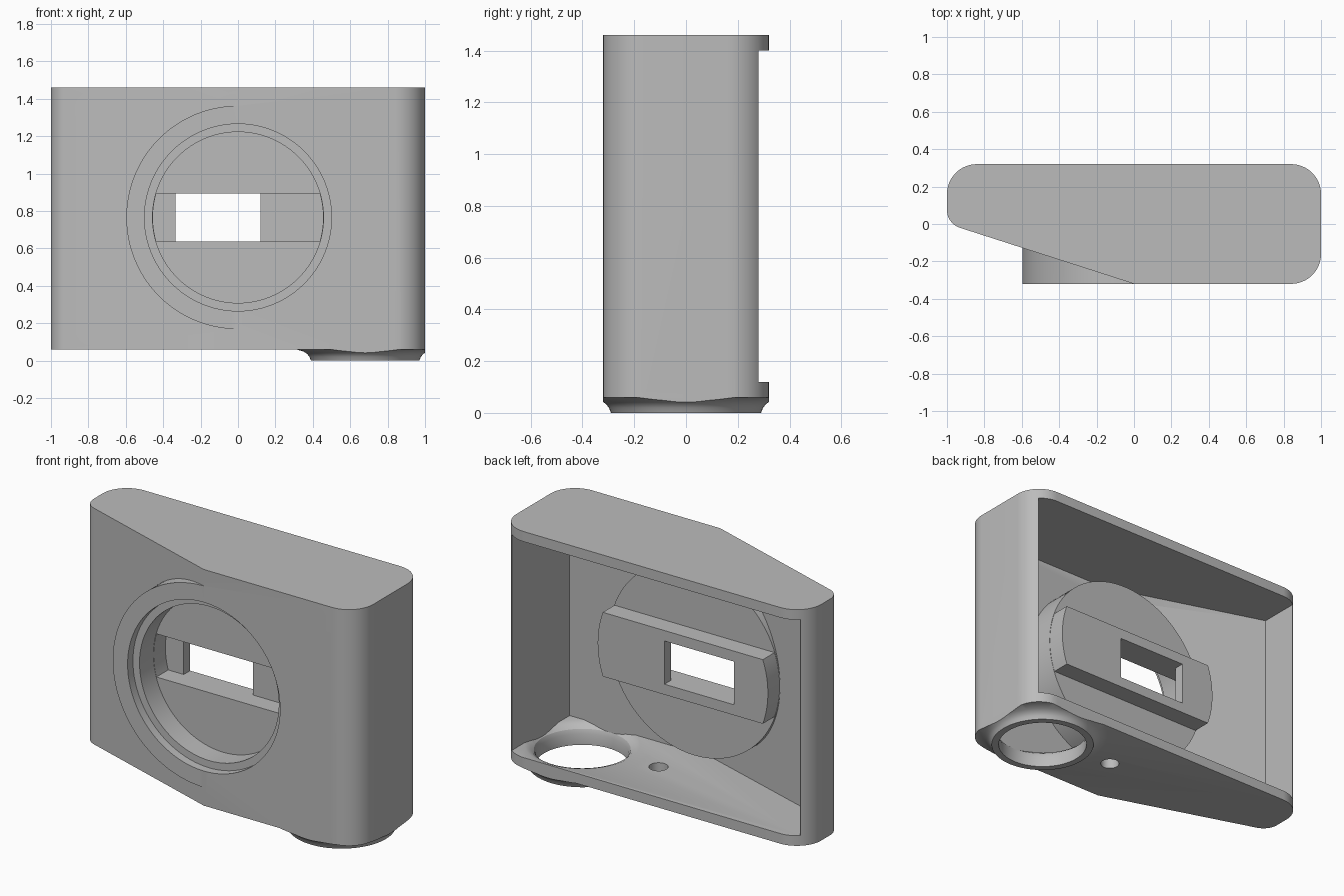
import bpy, bmesh, math

if "Cube" in bpy.data.objects:
    bpy.data.objects.remove(bpy.data.objects["Cube"], do_unlink=True)

grey = bpy.data.materials.new("plain grey")
grey.use_nodes = True
grey.diffuse_color = (0.5, 0.5, 0.5, 1)
grey.node_tree.nodes["Principled BSDF"].inputs["Base Color"].default_value = (0.5, 0.5, 0.5, 1)

LENS_Z = 0.765
WHEEL_X = 0.68


def arc(cx, cy, r, start, end, steps=16):
    angles = [math.radians(start + (end - start) * i / steps) for i in range(steps + 1)]
    return [(cx + r * math.cos(a), cy + r * math.sin(a)) for a in angles]


def circle(cx, cy, r, steps=96):
    return arc(cx, cy, r, 0, 360, steps)[:-1]


def loft(name, loops):
    """Join loops of equal length into a capped solid."""
    bm = bmesh.new()
    rings = [[bm.verts.new(p) for p in loop] for loop in loops]
    n = len(rings[0])
    for a, b in zip(rings, rings[1:]):
        for i in range(n):
            j = (i + 1) % n
            bm.faces.new((a[i], a[j], b[j], b[i]))
    bm.faces.new(rings[0])
    bm.faces.new(rings[-1])
    bmesh.ops.recalc_face_normals(bm, faces=bm.faces)
    mesh = bpy.data.meshes.new(name)
    bm.to_mesh(mesh)
    bm.free()
    mesh.materials.append(grey)
    obj = bpy.data.objects.new(name, mesh)
    bpy.context.collection.objects.link(obj)
    return obj


def upright(name, outline, z0, z1):
    return loft(name, [[(x, y, z) for x, y in outline] for z in (z0, z1)])


def forward(name, outline, y0, y1):
    return loft(name, [[(x, y, z) for x, z in outline] for y in (y0, y1)])


def lathe(name, profile):
    return loft(name, [[(x, y, z) for x, y in circle(WHEEL_X, 0, r)] for r, z in profile])


def combine(target, tool, operation):
    """Apply one boolean and throw the tool away."""
    mod = target.modifiers.new("cut", "BOOLEAN")
    mod.operation, mod.solver, mod.object = operation, "EXACT", tool
    bpy.context.view_layer.update()
    result = bpy.data.meshes.new_from_object(
        target.evaluated_get(bpy.context.evaluated_depsgraph_get()))
    target.modifiers.clear()
    target.data = result
    bpy.data.objects.remove(tool, do_unlink=True)


def band(r, half):
    """Circle round the lens axis trimmed to a horizontal band."""
    a = math.degrees(math.asin(half / r))
    return arc(0, LENS_Z, r, -a, a) + arc(0, LENS_Z, r, 180 - a, 180 + a)


# Outer shell with a slanted front half
outline = (arc(0.84, 0.16, 0.16, 0, 90) + arc(-0.84, 0.16, 0.16, 90, 180)
           + arc(-0.9, 0.075, 0.1, 180, 252) + [(0, -0.32)]
           + arc(0.84, -0.16, 0.16, 270, 360))
case = upright("case", outline, 0.06, 1.46)

# Half-round boss standing out from the slanted front
combine(case, forward("boss", arc(0, LENS_Z, 0.597, 90, 270, 64), -0.32, -0.1), "UNION")

# Flared ring under the case, trimmed to the case outline
ring = lathe("ring", [(0.29, 0), (0.298, 0.02), (0.31, 0.035), (0.33, 0.048),
                      (0.37, 0.06), (0.37, 0.09)])
combine(ring, upright("trim", outline, -0.1, 0.3), "INTERSECT")
combine(case, ring, "UNION")

# Cavity, open at the back, with the side walls set in for a back cover
room = [(-0.945, 0.28), (-0.945, 0.04), (0.01, -0.26), (0.945, -0.26), (0.945, 0.28)]
combine(case, upright("cavity", room + [(1.1, 0.28), (1.1, 0.5), (-1.1, 0.5), (-1.1, 0.28)],
                      0.12, 1.4), "DIFFERENCE")

# Lens housing and the slide block behind it
combine(case, forward("lens_housing", circle(0, LENS_Z, 0.56), -0.3, -0.08), "UNION")
combine(case, forward("slide_block", band(0.558, 0.19), -0.11, 0.03), "UNION")

# Stepped bore, channel and window
combine(case, forward("front_bore", circle(0, LENS_Z, 0.5), -0.5, -0.27), "DIFFERENCE")
combine(case, forward("inner_bore", circle(0, LENS_Z, 0.457), -0.4, -0.14), "DIFFERENCE")
combine(case, forward("channel", band(0.455, 0.128), -0.2, -0.03), "DIFFERENCE")
low, high = LENS_Z - 0.128, LENS_Z + 0.128
window = [(-0.335, low), (0.12, low), (0.12, high), (-0.335, high)]
combine(case, forward("window", window, -0.1, 0.2), "DIFFERENCE")

# Round opening in the floor, flared inside, and a small screw hole
opening = lathe("opening", [(0.25, -0.1), (0.25, 0.065), (0.26, 0.09), (0.28, 0.108),
                            (0.31, 0.12), (0.31, 0.125)])
combine(opening, upright("opening_trim", room[:-1] + [(0.945, 0.5), (-0.945, 0.5)], -0.3, 0.3),
        "INTERSECT")
combine(case, opening, "DIFFERENCE")
combine(case, upright("screw_hole", circle(0.18, 0, 0.052, 32), 0, 0.2), "DIFFERENCE")

# Smooth curves, sharp edges
bpy.ops.object.select_all(action="DESELECT")
case.select_set(True)
bpy.context.view_layer.objects.active = case
bpy.ops.object.shade_smooth_by_angle(angle=math.radians(25))
